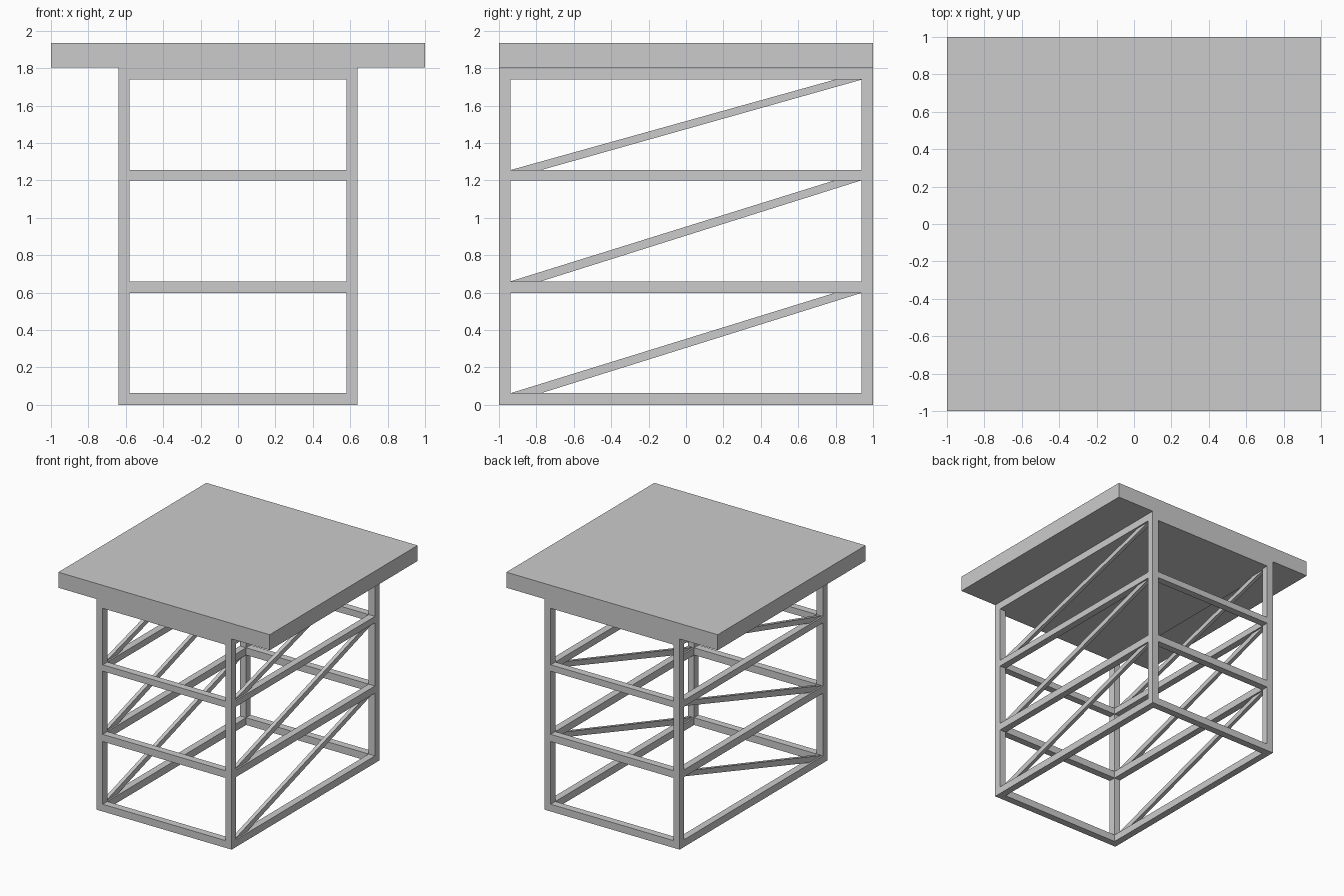
import bpy

if "Cube" in bpy.data.objects:
    bpy.data.objects.remove(bpy.data.objects["Cube"])

XO, XI = 0.64, 0.58      # outer / inner frame faces across the width
YO, YI = 1.0, 0.938      # outer / inner frame faces along the depth
RAILS = [(0.0, 0.062), (0.598, 0.66), (1.20, 1.255)]
APRON = (1.738, 1.802)   # solid plate under the top
TOP = 1.935


def prism(name, profile, x0, x1):
    """Extrude a (y, z) outline from x0 to x1."""
    n = len(profile)
    verts = [(x, y, z) for x in (x0, x1) for y, z in profile]
    faces = [tuple(reversed(range(n))), tuple(range(n, 2 * n))]
    faces += [(i, (i + 1) % n, n + (i + 1) % n, n + i) for i in range(n)]
    mesh = bpy.data.meshes.new(name)
    mesh.from_pydata(verts, [], faces)
    obj = bpy.data.objects.new(name, mesh)
    bpy.context.collection.objects.link(obj)
    return obj


def box(name, x, y, z):
    return prism(name, [(y[0], z[0]), (y[1], z[0]), (y[1], z[1]), (y[0], z[1])], *x)


def mirror(obj, x=False, y=False):
    m = obj.modifiers.new("Mirror", 'MIRROR')
    m.use_axis = (x, y, False)
    m.use_mirror_merge = False


# Table top and the solid plate it rests on
box("table_top", (-1, 1), (-1, 1), (APRON[1], TOP))
box("top_support_plate", (-XO, XO), (-YO, YO), APRON)

# Four corner posts
mirror(box("corner_post", (XI, XO), (YI, YO), (0, APRON[0])), x=True, y=True)

# Horizontal rails on all four sides at each level
for i, z in enumerate(RAILS):
    mirror(box(f"side_rail_{i}", (XI, XO), (-YI, YI), z), x=True)
    mirror(box(f"end_rail_{i}", (-XI, XI), (YI, YO), z), y=True)

# Diagonal braces in every side bay, ends cut flush with the rails
for i, (low, high) in enumerate(zip(RAILS, RAILS[1:] + [APRON])):
    z0, z1 = low[1], high[0]
    outline = [(-YI, z0), (-0.775, z0), (YI, z1), (0.795, z1)]
    mirror(prism(f"diagonal_brace_{i}", outline, 0.594, 0.626), x=True)
